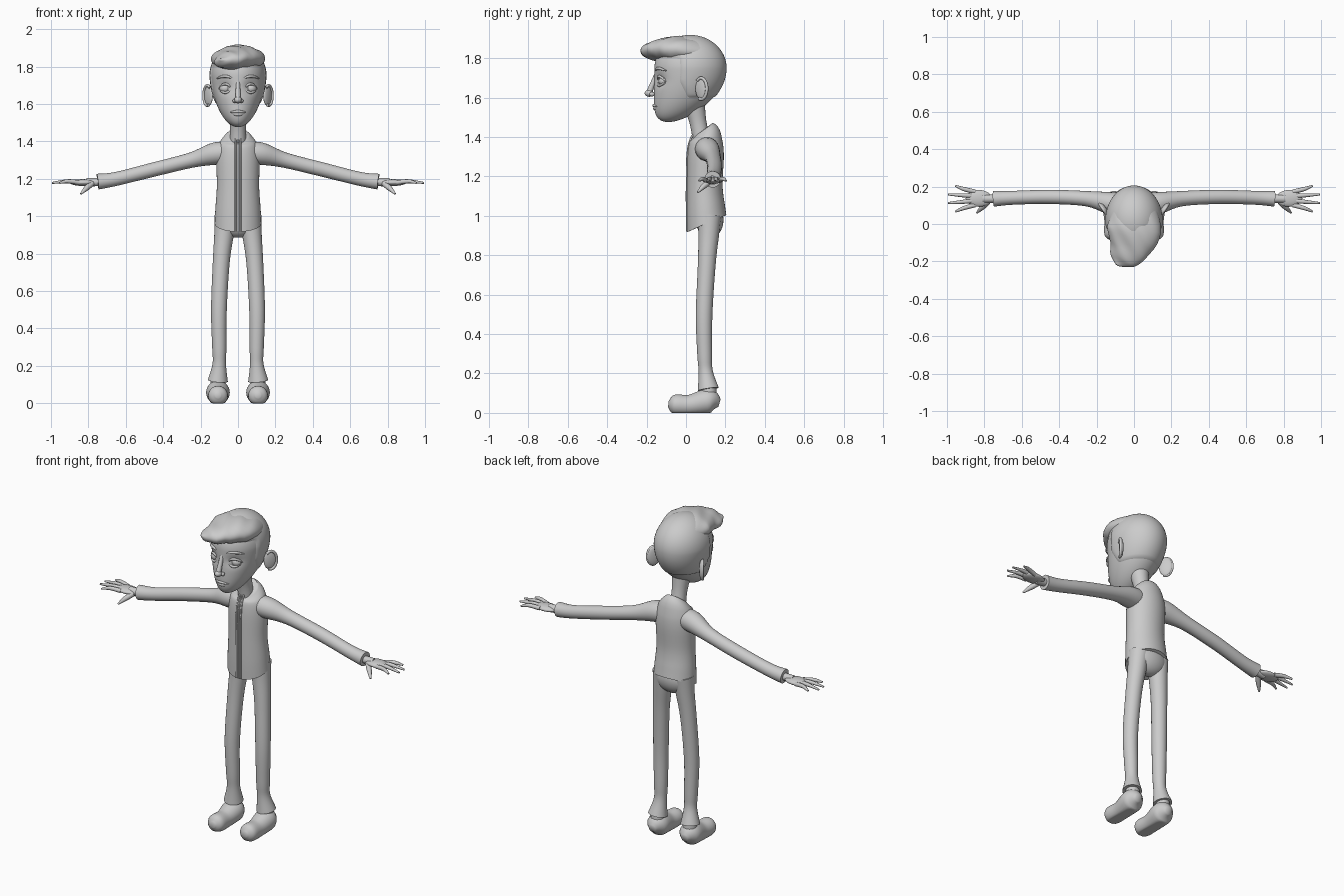
import bpy, bmesh, math
from mathutils import Matrix, Vector, Euler

if "Cube" in bpy.data.objects:
    bpy.data.objects.remove(bpy.data.objects["Cube"])

shade = (0.6, 0.6, 0.6, 1)
clay = bpy.data.materials.new("grey clay")
clay.use_nodes = True
clay.diffuse_color = shade
clay.node_tree.nodes["Principled BSDF"].inputs["Base Color"].default_value = shade

FLAT = Vector((0, 0, 1))      # reference direction for parts that run sideways
UPRIGHT = Vector((0, 1, 0))   # reference direction for parts that run upwards


def finish(name, bm, mirror, warp):
    """Bend the mesh by a rule, shade it and link it."""
    if warp:
        for v in bm.verts:
            v.co = warp(v.co)
    bmesh.ops.recalc_face_normals(bm, faces=bm.faces)
    mesh = bpy.data.meshes.new(name)
    bm.to_mesh(mesh)
    bm.free()
    mesh.polygons.foreach_set("use_smooth", [True] * len(mesh.polygons))
    mesh.set_sharp_from_angle(angle=math.radians(50))
    mesh.materials.append(clay)
    ob = bpy.data.objects.new(name, mesh)
    bpy.context.collection.objects.link(ob)
    if mirror:
        ob.modifiers.new("Mirror", "MIRROR").use_mirror_merge = False


def spline(points, steps):
    """Smooth curve through the points, radius included."""
    pts = [Vector(p) for p in points]
    ends = [pts[0]] + pts + [pts[-1]]
    out = []
    for a, b, c, d in zip(ends, ends[1:], ends[2:], ends[3:]):
        for k in range(steps):
            t = k / steps
            start, end = (c - a) / 2, (d - b) / 2
            bend = 3 * (c - b) - 2 * start - end
            out.append(b + t * (start + t * (bend + t * (start + end - 2 * (c - b)))))
    return out + [pts[-1]]


def tube(name, points, mirror=False, ref=FLAT, depth=1, sides=12, warp=None):
    """Round or flattened sweep through points of x, y, z, radius."""
    bm = bmesh.new()
    pts = spline(points, 5)
    loops = []
    for i, p in enumerate(pts):
        along = (pts[min(i + 1, len(pts) - 1)] - pts[max(i - 1, 0)]).xyz.normalized()
        side = along.cross(ref).normalized()
        up = side.cross(along) * depth
        angles = [math.tau * k / sides for k in range(sides)]
        loops.append([bm.verts.new(p.xyz + p.w * (math.cos(a) * side + math.sin(a) * up))
                      for a in angles])
    for a, b in zip(loops, loops[1:]):
        for k in range(sides):
            bm.faces.new((a[k - 1], a[k], b[k], b[k - 1]))
    bm.faces.new(loops[0])
    bm.faces.new(loops[-1])
    finish(name, bm, mirror, warp)


def blob(name, loc, size, turn=0, mirror=False, warp=None, segments=24):
    """Ellipsoid, turned about the vertical."""
    bm = bmesh.new()
    place = Matrix.LocRotScale(Vector(loc), Euler((0, 0, turn)), Vector(size))
    bmesh.ops.create_uvsphere(bm, u_segments=segments, v_segments=segments, radius=1, matrix=place)
    finish(name, bm, mirror, warp)


def arc(x, y, z, width, skew, lift, radius):
    """Bowed, tapering stroke that wraps around the face."""
    return [(x + width * k, y + skew * k + 0.015 * k * k, z - lift * k * k, radius * (1 - 0.6 * k * k))
            for k in (-1, -0.5, 0, 0.5, 1)]


# Head: an ellipsoid whose lower half is drawn down and forward into the chin
centre = Vector((0, 0.02, 1.75))
skull = (0.147, 0.18, 0.162)


def head_shape(co):
    t = max(0, (centre.z - co.z) / skull[2])
    return Vector((co.x * (1 - 0.12 * t), co.y - 0.11 * t * t, co.z - 0.112 * t))


def face_shape(co):
    """Press the eye sockets into the head."""
    p = head_shape(co)
    socket = math.exp(-((abs(p.x) - 0.068) / 0.035) ** 2 - ((p.z - 1.69) / 0.03) ** 2)
    return p + Vector((0, 0.016 * socket if p.y < 0 else 0, 0))


def hair_shape(co):
    """Raise the hair above the scalp and sink the rest inside the head."""
    p = head_shape(co)
    sides = min(p.y + 0.03 - max(0, 1.68 - p.z) / 2, p.z - 1.6)
    lift = max(sides, p.z - 1.8) * 0.6
    return p + (co - centre).normalized() * max(-0.012, min(0.006, lift))


def sweep(co):
    """Drop the fringe to the right side and ripple it into strands."""
    slope = min(co.x, 0.06) * max(0, min(1, -8 * co.y))
    return co + FLAT * (slope / 10 + 0.003 * math.sin(70 * co.x + 40 * co.y))


blob("head", centre, skull, warp=face_shape, segments=64)
blob("hair", centre, skull, warp=hair_shape, segments=64)
tube("quiff", [(-0.09, -0.22, 1.85, 0.01), (-0.07, -0.19, 1.84, 0.07), (-0.03, -0.13, 1.84, 0.11),
               (0, -0.03, 1.84, 0.145), (0, 0.1, 1.83, 0.11)], depth=0.5, sides=48, warp=sweep)

# Face
blob("nose_tip", (0, -0.187, 1.622), (0.02, 0.023, 0.018))
blob("nostril", (0.017, -0.172, 1.617), (0.012, 0.014, 0.011), mirror=True)
tube("nose_bridge", [(0, -0.15, 1.72, 0.01), (0, -0.185, 1.63, 0.015)], ref=UPRIGHT)
blob("eye", (0.068, -0.108, 1.683), (0.031, 0.031, 0.027), mirror=True)
for lid, lift in (("upper_eyelid", 0.024), ("lower_eyelid", -0.022)):
    tube(lid, arc(0.068, -0.136, 1.683 + lift, 0.035, 0.018, lift, 0.007), mirror=True)
tube("eyebrow", arc(0.07, -0.141, 1.748, 0.042, 0.025, 0.012, 0.008), mirror=True)
tube("upper_lip", arc(0, -0.162, 1.56, 0.042, 0, 0.005, 0.008))
tube("lower_lip", arc(0, -0.157, 1.545, 0.036, 0, -0.006, 0.01))

# Ears, flared towards the back
blob("ear", (0.158, 0.08, 1.645), (0.012, 0.038, 0.056), turn=-0.6, mirror=True)
rim = [math.radians(a) for a in range(-110, 160, 30)]
tube("ear_rim", [(0.163 + 0.02 * math.cos(a), 0.076 + 0.03 * math.cos(a),
                  1.645 + 0.054 * math.sin(a), 0.008) for a in rim],
     mirror=True, ref=Vector((3, -2, 0)))


# Neck and jacket
def jacket_shape(co):
    """Tilt the hem and the collar."""
    hem = 0.37 * max(0, 1.1 - co.z) / 0.14
    collar = 0.5 * max(0, co.z - 1.38) / 0.06
    return co + FLAT * ((hem + collar) * (co.y - 0.1))


tube("neck", [(0, 0.08, 1.38, 0.045), (0, 0.06, 1.48, 0.043), (0, 0.035, 1.6, 0.06)],
     ref=UPRIGHT, sides=24)
tube("jacket_body", [(0, 0.105, 0.96, 0.125), (0, 0.1, 1.04, 0.121), (0, 0.095, 1.16, 0.113),
                     (0, 0.1, 1.31, 0.115), (0, 0.1, 1.39, 0.1), (0, 0.09, 1.44, 0.058)],
     ref=UPRIGHT, depth=0.8, sides=40, warp=jacket_shape)
front = [(1.42, 0.04), (1.38, 0.02), (1.32, 0.008), (1.2, 0.004), (0.92, 0.004)]
tube("jacket_front_edge", [(0.014, y, z, 0.005) for z, y in front], mirror=True, ref=UPRIGHT)
tube("jacket_zip", [(0, y, z, 0.004) for z, y in front], ref=UPRIGHT)
tube("sleeve", [(0.02, 0.1, 1.34, 0.055), (0.12, 0.11, 1.335, 0.06), (0.25, 0.135, 1.3, 0.041),
                (0.45, 0.145, 1.25, 0.038), (0.65, 0.14, 1.2, 0.037), (0.75, 0.135, 1.185, 0.042)],
     mirror=True, sides=24)

# Hands
tube("wrist", [(0.72, 0.135, 1.185, 0.02), (0.81, 0.135, 1.18, 0.024)], mirror=True)
blob("palm", (0.83, 0.137, 1.18), (0.07, 0.045, 0.018), mirror=True)
for i, finger in enumerate(("index", "middle", "ring", "little")):
    k = i - 1.5
    tube(finger + "_finger", [(0.85, 0.137 + 0.024 * k, 1.18, 0.012),
                              (0.91, 0.136 + 0.034 * k, 1.187, 0.011),
                              (1 - 0.02 * k * k, 0.135 + 0.046 * k, 1.178, 0.005)], mirror=True)
tube("thumb", [(0.78, 0.12, 1.175, 0.015), (0.81, 0.09, 1.15, 0.014), (0.84, 0.06, 1.12, 0.005)],
     mirror=True)

# Trousers
blob("hips", (0, 0.12, 0.98), (0.118, 0.07, 0.095), segments=32)
tube("trouser_leg", [(0.065, 0.12, 1, 0.06), (0.075, 0.115, 0.9, 0.052), (0.09, 0.105, 0.75, 0.045),
                     (0.102, 0.092, 0.5, 0.042), (0.1, 0.095, 0.3, 0.038), (0.1, 0.1, 0.21, 0.036),
                     (0.108, 0.113, 0.12, 0.054)], mirror=True, ref=UPRIGHT, sides=24)


# Shoes, flattened where they meet the floor
def floor_shape(co):
    return Vector((co.x, co.y, max(0, co.z)))


tube("ankle", [(0.107, 0.115, 0.08, 0.042), (0.107, 0.115, 0.16, 0.036)], mirror=True, ref=UPRIGHT)
tube("shoe", [(0.107, -0.09, 0.043, 0.015), (0.107, -0.06, 0.042, 0.05), (0.107, 0.02, 0.04, 0.052),
              (0.107, 0.12, 0.06, 0.062), (0.107, 0.17, 0.05, 0.02)],
     mirror=True, sides=32, warp=floor_shape)
